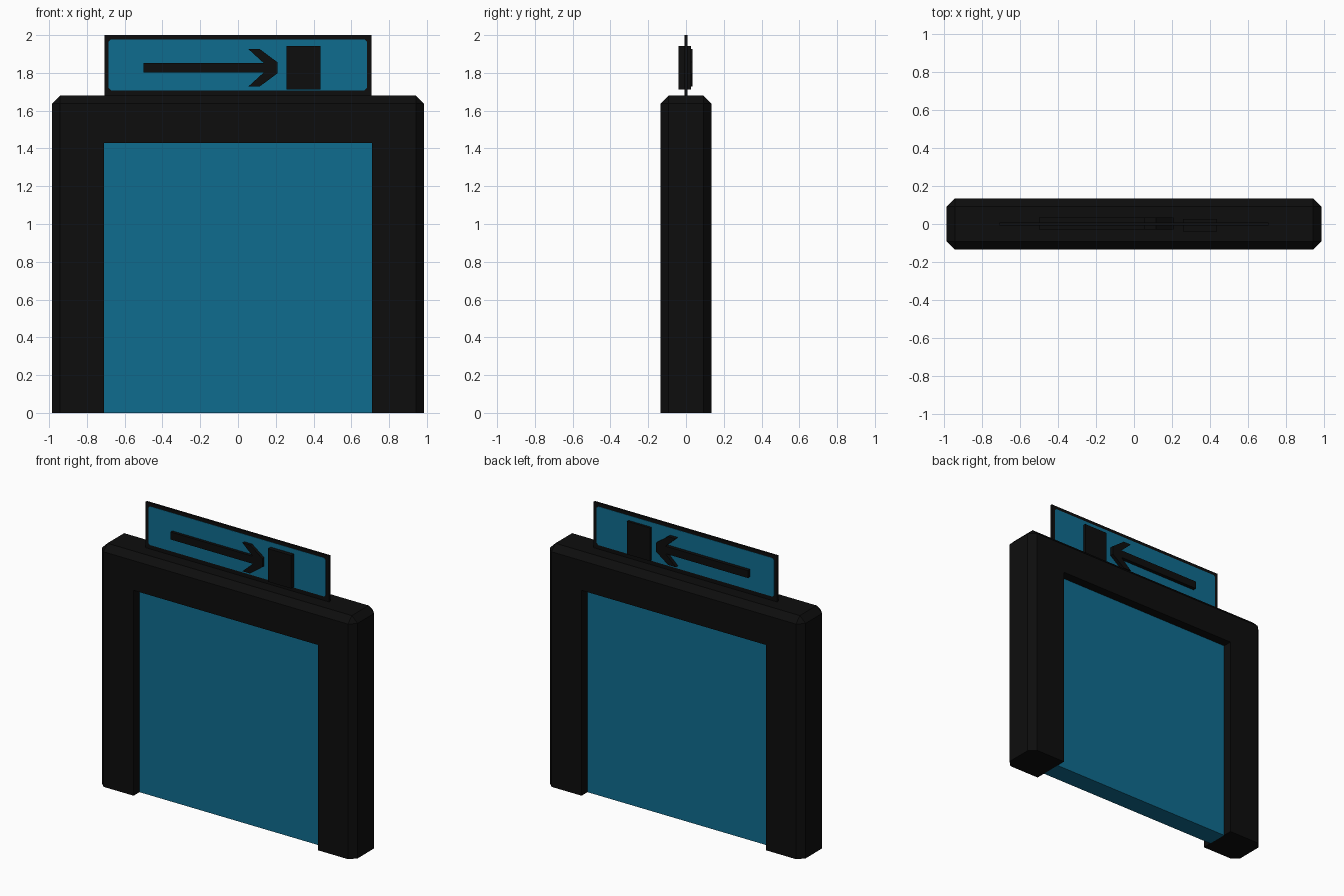
import bpy, bmesh

if "Cube" in bpy.data.objects:
    bpy.data.objects.remove(bpy.data.objects["Cube"])

def material(name, rgb):
    m = bpy.data.materials.new(name)
    m.diffuse_color = (*rgb, 1)
    m.use_nodes = True
    m.node_tree.nodes["Principled BSDF"].inputs["Base Color"].default_value = m.diffuse_color
    return m

BLACK = material("black", (0.004, 0.004, 0.004))
BLUE = material("deep blue", (0.0047, 0.15, 0.275))

def finish(name, bm, mat):
    bmesh.ops.recalc_face_normals(bm, faces=bm.faces)
    me = bpy.data.meshes.new(name)
    bm.to_mesh(me)
    bm.free()
    me.materials.append(mat)
    ob = bpy.data.objects.new(name, me)
    bpy.context.collection.objects.link(ob)
    return ob

def prism(name, outline, y0, y1, mat, chamfer=0):
    """Extrude an x-z outline from y0 to y1; chamfer every edge above the floor."""
    bm = bmesh.new()
    face = bm.faces.new([bm.verts.new((x, y0, z)) for x, z in outline])
    ext = bmesh.ops.extrude_face_region(bm, geom=[face])
    verts = [v for v in ext["geom"] if isinstance(v, bmesh.types.BMVert)]
    bmesh.ops.translate(bm, verts=verts, vec=(0, y1 - y0, 0))
    if chamfer:
        edges = [e for e in bm.edges if max(v.co.z for v in e.verts) > 0.001]
        bmesh.ops.bevel(bm, geom=edges, offset=chamfer, segments=1,
                        affect='EDGES', profile=0.5)
    return finish(name, bm, mat)

def rect(x0, x1, z0, z1, c=0):
    if not c:
        return [(x0, z0), (x1, z0), (x1, z1), (x0, z1)]
    return [(x0 + c, z0), (x1 - c, z0), (x1, z0 + c), (x1, z1 - c),
            (x1 - c, z1), (x0 + c, z1), (x0, z1 - c), (x0, z0 + c)]

# Doorway frame: chamfered block with the opening cut out
frame = prism("door_frame", rect(-0.985, 0.985, 0, 1.68), -0.135, 0.135, BLACK, 0.043)
cutter = prism("opening_cutter", rect(-0.71, 0.71, -0.2, 1.43), -0.3, 0.3, BLACK)
cutter.hide_render = True
mod = frame.modifiers.new("opening", 'BOOLEAN')
mod.operation = 'DIFFERENCE'
mod.solver = 'EXACT'
mod.object = cutter
bpy.context.view_layer.objects.active = frame
bpy.ops.object.modifier_apply(modifier=mod.name)
bpy.data.objects.remove(cutter)

# Blue panel filling the doorway
prism("door_panel", rect(-0.71, 0.71, 0, 1.43), -0.07, 0.07, BLUE)

# Thin sign above the frame
prism("sign_board", rect(-0.707, 0.707, 1.675, 2.0), -0.007, 0.007, BLACK)
prism("sign_face", rect(-0.685, 0.682, 1.708, 1.977, 0.012), -0.009, 0.009, BLUE)

# Raised arrow and door symbol, standing out on both sides of the sign
half = [(-0.5, 0.026), (0.135, 0.026), (0.055, 0.099), (0.115, 0.099), (0.208, 0.03)]
arrow = half + [(x, -z) for x, z in reversed(half)]
prism("sign_arrow", [(x, z + 1.827) for x, z in arrow], -0.03, 0.034, BLACK)
prism("sign_door_symbol", rect(0.258, 0.437, 1.713, 1.943), -0.039, 0.026, BLACK)
